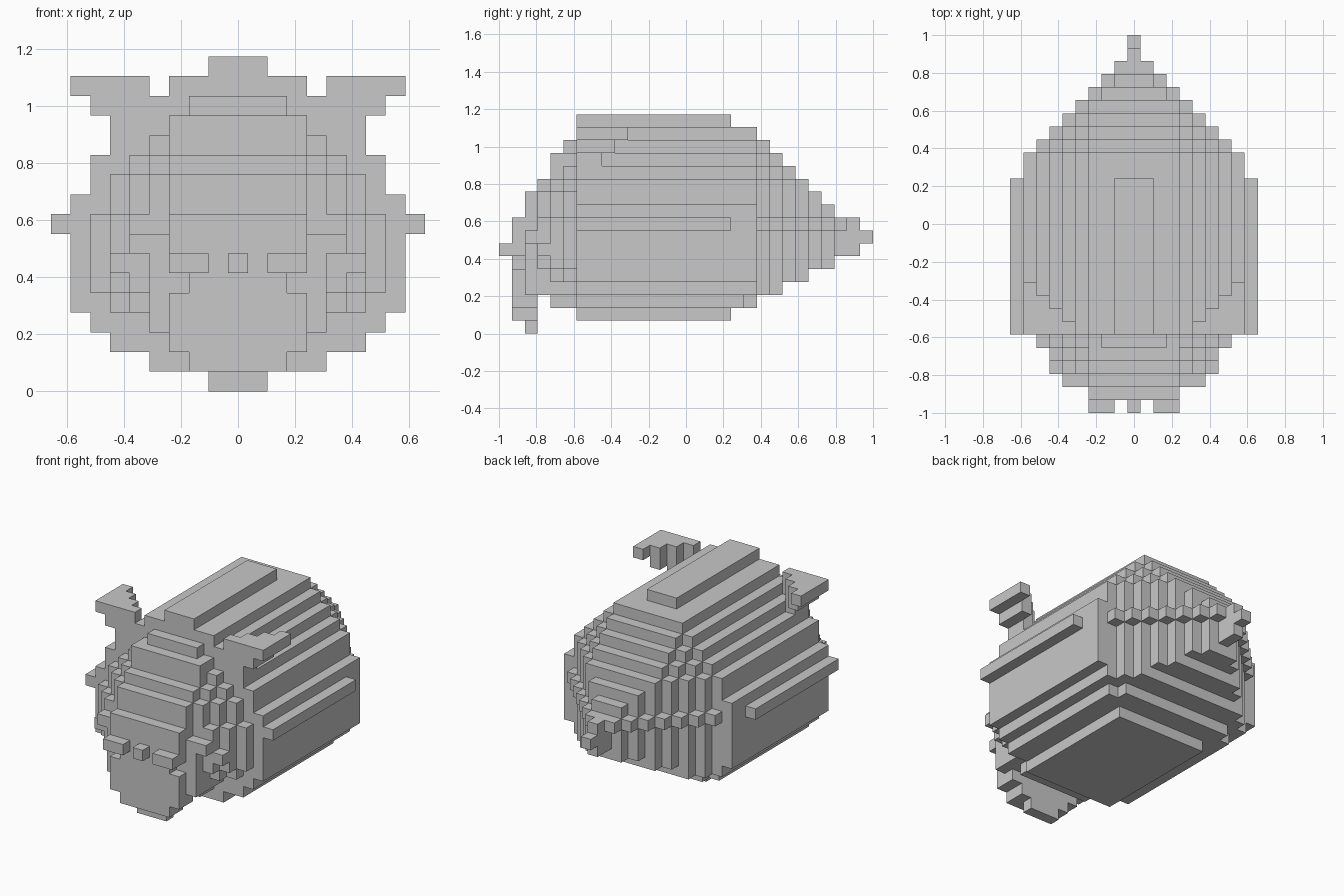
import bpy
import bmesh
from mathutils import Vector

CELL = 2 / 29          # edge of one block
cube = bpy.data.objects.get("Cube")
if cube:
    bpy.data.objects.remove(cube, do_unlink=True)

grey = bpy.data.materials.new("plain grey")
grey.use_nodes = True
colour = (0.58, 0.58, 0.58, 1)
grey.diffuse_color = colour
grey.node_tree.nodes["Principled BSDF"].inputs["Base Color"].default_value = colour


def block(cells, half, ys, zs):
    """Fill a centred block; half counts the cells either side of the middle."""
    for x in range(-half, half + 1):
        for y in range(ys[0], ys[1] + 1):
            for z in range(zs[0], zs[1] + 1):
                cells.add((x, y, z))


def mirrored(cells, x, y, z):
    cells.update({(x, y, z), (-x, y, z)})


# Body: every level is straight up to a row, then tapers to its last row
def rear_plan(y):
    return 8 if y <= 19 else max(0, 27 - y)


body = set()
half_width = [4, 6, 7, 8, 8, 8, 8, 9, 8, 7, 7, 6, 5, 4, 3, 1]
straight = [17, 18, 19, 19, 19, 19, 19, 17, 19, 19, 19, 19, 19, 19, 19, 17]
last_row = [17, 19, 21, 23, 25, 27, 28, 27, 25, 24, 23, 22, 21, 20, 19, 17]
inset = [0, 3, 1, 1, 1, 1, 1, 0, 1, 1, 1, 2, 3, 4, 0, 0]
levels = zip(half_width, straight, last_row, inset)
for level, (half, full, last, less) in enumerate(levels, 1):
    block(body, half, (6, full), (level, level))
    for y in range(full + 1, last + 1):
        block(body, max(0, rear_plan(y) - less), (y, y), (level, level))

# Head: layers from the neck forward, each a stack of (half width, low, high)
layers = {
    5: [(2, 14, 14), (3, 13, 13), (4, 12, 12), (5, 11, 11), (6, 9, 10),
        (7, 5, 8), (6, 4, 4), (4, 3, 3), (3, 2, 2)],
    4: [(3, 12, 13), (4, 11, 11), (5, 9, 10), (6, 5, 8), (5, 4, 4),
        (4, 3, 3), (3, 2, 2)],
    3: [(3, 11, 11), (4, 9, 10), (5, 5, 8), (4, 3, 4)],
    2: [(3, 8, 10), (4, 3, 7), (3, 2, 2), (2, 1, 1), (1, 0, 0)],
    1: [(3, 6, 8), (2, 5, 5), (3, 2, 4), (2, 1, 1)],
}
head = set()
for y, stack in layers.items():
    for half, low, high in stack:
        block(head, half, (y, y), (low, high))

# Cheek tufts
cheeks = set()
for step in (0, 1):
    mirrored(cheeks, 4 + step, 2, 7)
    mirrored(cheeks, 5 + step, 3, 6)

# Ears: stepped wedges leaning outward
ears = set()
for z in (13, 14, 15):
    for x in range(z - 10, z - 6):
        for y in range(6, max(6, x + 1) + 1):
            mirrored(ears, x, y, z)

# Eyes and nose
eyes = set()
for x in (2, 3):
    mirrored(eyes, x, 0, 6)
nose = {(0, 0, 6)}

parts = {"body": body, "head": head, "cheeks": cheeks,
         "ears": ears, "eyes": eyes, "nose": nose}
solid = set().union(*parts.values())


def build(name, cells):
    """Skin the blocks with their exposed faces only."""
    bm = bmesh.new()
    for cell in cells:
        for axis in range(3):
            for side in (-1, 1):
                step = [0, 0, 0]
                step[axis] = side
                if tuple(c + s for c, s in zip(cell, step)) in solid:
                    continue
                normal = Vector(step)
                u = Vector([i == (axis + 1) % 3 for i in range(3)])
                v = normal.cross(u)
                mid = Vector(cell) + normal / 2
                corners = [mid + (a * u + b * v) / 2
                           for a, b in ((-1, -1), (1, -1), (1, 1), (-1, 1))]
                bm.faces.new([bm.verts.new((p.x * CELL,
                                            (p.y - 14) * CELL,
                                            (p.z + 0.5) * CELL))
                              for p in corners])
    bmesh.ops.remove_doubles(bm, verts=bm.verts[:], dist=CELL / 100)
    bmesh.ops.dissolve_limit(bm, angle_limit=0.01,
                             verts=bm.verts[:], edges=bm.edges[:])
    mesh = bpy.data.meshes.new(name)
    bm.to_mesh(mesh)
    bm.free()
    mesh.materials.append(grey)
    bpy.context.collection.objects.link(bpy.data.objects.new(name, mesh))


# Shared blocks belong to the first part that holds them
used = set()
for name, cells in parts.items():
    build(name, cells - used)
    used |= cells
